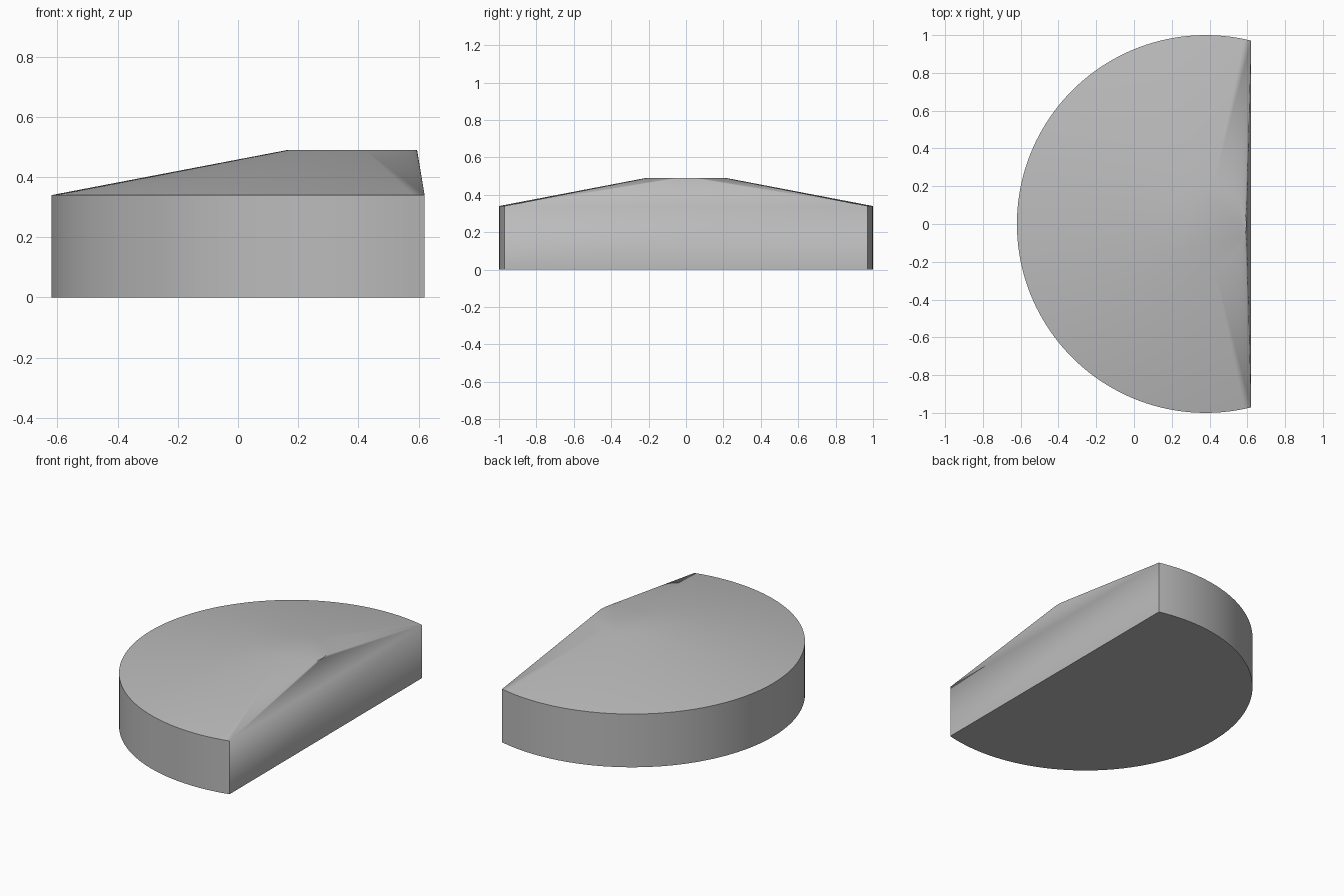
import bpy, bmesh
from math import acos, cos, sin, pi, radians

cube = bpy.data.objects.get("Cube")
if cube:
    bpy.data.objects.remove(cube, do_unlink=True)

CENTRE_X, RADIUS = 0.38, 1.0
FLAT_X = 0.62                      # straight cut side
CAP_RADIUS = 0.215
WALL_TOP, CAP_TOP = 0.34, 0.49
SEGMENTS = 96


def arc(bm, radius, start, end, count, z):
    """Add points along an arc around the shared centre."""
    for i in range(count):
        a = start + (end - start) * i / (count - 1)
        bm.verts.new((CENTRE_X + radius * cos(a), radius * sin(a), z))


bm = bmesh.new()
cut = acos((FLAT_X - CENTRE_X) / RADIUS)

# Truncated disc wall: base and rim outlines
for z in (0.0, WALL_TOP):
    arc(bm, RADIUS, cut, 2 * pi - cut, SEGMENTS + 1, z)

# Small round cap that the sloping roof rises to
arc(bm, CAP_RADIUS, 0, 2 * pi * (1 - 1 / SEGMENTS), SEGMENTS, CAP_TOP)

# Stretch a skin over the outlines and merge the flat faces
bmesh.ops.convex_hull(bm, input=bm.verts[:])
bmesh.ops.dissolve_limit(bm, angle_limit=radians(0.05),
                         verts=bm.verts[:], edges=bm.edges[:])
bmesh.ops.recalc_face_normals(bm, faces=bm.faces[:])

mesh = bpy.data.meshes.new("cut_disc_body")
bm.to_mesh(mesh)
bm.free()
body = bpy.data.objects.new("cut_disc_body", mesh)
bpy.context.collection.objects.link(body)

# Plain grey material
grey = bpy.data.materials.new("plain_grey")
grey.use_nodes = True
colour = (0.5, 0.5, 0.5, 1)
grey.diffuse_color = colour
grey.node_tree.nodes["Principled BSDF"].inputs["Base Color"].default_value = colour
mesh.materials.append(grey)

# Smooth round wall and roof, crisp rim
bpy.context.view_layer.objects.active = body
body.select_set(True)
bpy.ops.object.shade_smooth_by_angle(angle=radians(30))
